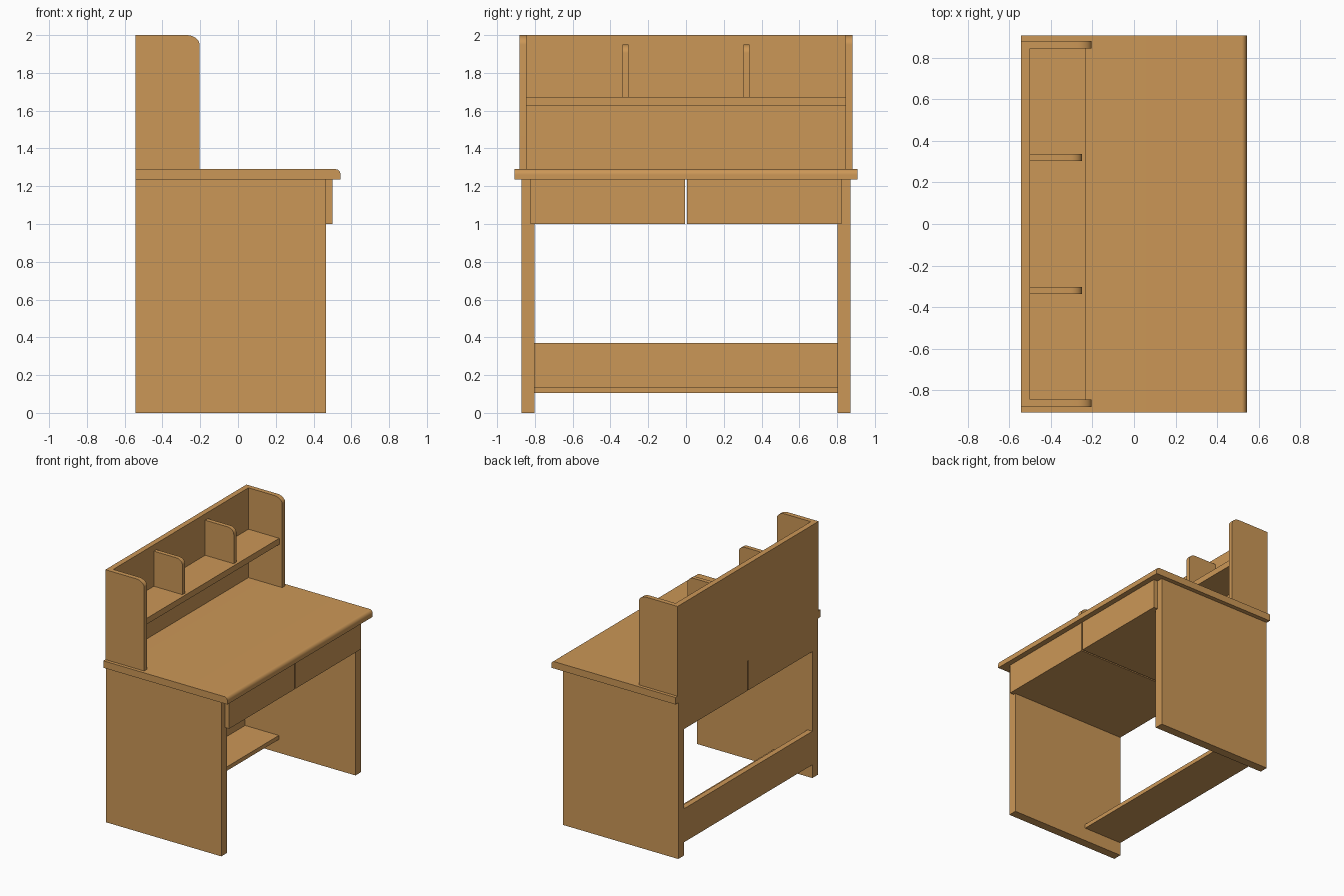
import bpy, bmesh, math

if "Cube" in bpy.data.objects:
    bpy.data.objects.remove(bpy.data.objects["Cube"])

wood = bpy.data.materials.new("warm_wood")
wood.diffuse_color = (0.6, 0.31, 0.095, 1)
wood.use_nodes = True
wood.node_tree.nodes["Principled BSDF"].inputs["Base Color"].default_value = wood.diffuse_color


def panel(name, x, y, z, round_x=0, round_z=0):
    """Board spanning the ranges, with an optional rounded top front (+x) edge."""
    (x0, x1), (y0, y1), (z0, z1) = x, sorted(y), z
    prof = [(x0, z0), (x1, z0)]
    if round_x:
        for i in range(13):
            a = math.pi / 2 * i / 12
            prof.append((x1 - round_x + round_x * math.cos(a),
                         z1 - round_z + round_z * math.sin(a)))
    else:
        prof.append((x1, z1))
    prof.append((x0, z1))
    bm = bmesh.new()
    f = bm.faces.new([bm.verts.new((px, y0, pz)) for px, pz in prof])
    ext = bmesh.ops.extrude_face_region(bm, geom=[f])
    verts = [v for v in ext["geom"] if isinstance(v, bmesh.types.BMVert)]
    bmesh.ops.translate(bm, verts=verts, vec=(0, y1 - y0, 0))
    bmesh.ops.recalc_face_normals(bm, faces=bm.faces)
    me = bpy.data.meshes.new(name)
    bm.to_mesh(me)
    bm.free()
    me.materials.append(wood)
    ob = bpy.data.objects.new(name, me)
    bpy.context.collection.objects.link(ob)
    if round_x:
        bpy.context.view_layer.objects.active = ob
        bpy.ops.object.select_all(action='DESELECT')
        ob.select_set(True)
        bpy.ops.object.shade_smooth_by_angle(angle=math.radians(30))
    return ob


BACK, INNER = -0.543, -0.50   # rear plane and inner face of back boards

# Desk top with rounded front edge
panel("desk_top", (BACK, 0.543), (-0.907, 0.907), (1.235, 1.29), 0.025, 0.03)

# Mirrored parts
for s, side in ((-1, "left"), (1, "right")):
    panel(side + "_leg_panel", (BACK, 0.465), (s * 0.803, s * 0.872), (0, 1.235))
    panel(side + "_drawer_box", (BACK, 0.465), (s * 0.006, s * 0.803), (1.0, 1.235))
    panel(side + "_drawer_front", (0.465, 0.50), (s * 0.006, s * 0.824), (1.0, 1.235))
    panel(side + "_hutch_side", (BACK, -0.204), (s * 0.844, s * 0.881), (1.29, 2.0), 0.07, 0.05)
    panel(side + "_divider", (INNER, -0.25), (s * 0.304, s * 0.337), (1.673, 1.95), 0.055, 0.045)

# Hutch back and shelf
panel("hutch_back", (BACK, INNER), (-0.844, 0.844), (1.29, 2.0))
panel("hutch_shelf", (INNER, -0.23), (-0.844, 0.844), (1.625, 1.673))

# Low back rail and foot shelf
panel("back_rail", (BACK, INNER), (-0.803, 0.803), (0.105, 0.37))
panel("foot_shelf", (INNER, -0.205), (-0.803, 0.803), (0.105, 0.137))
